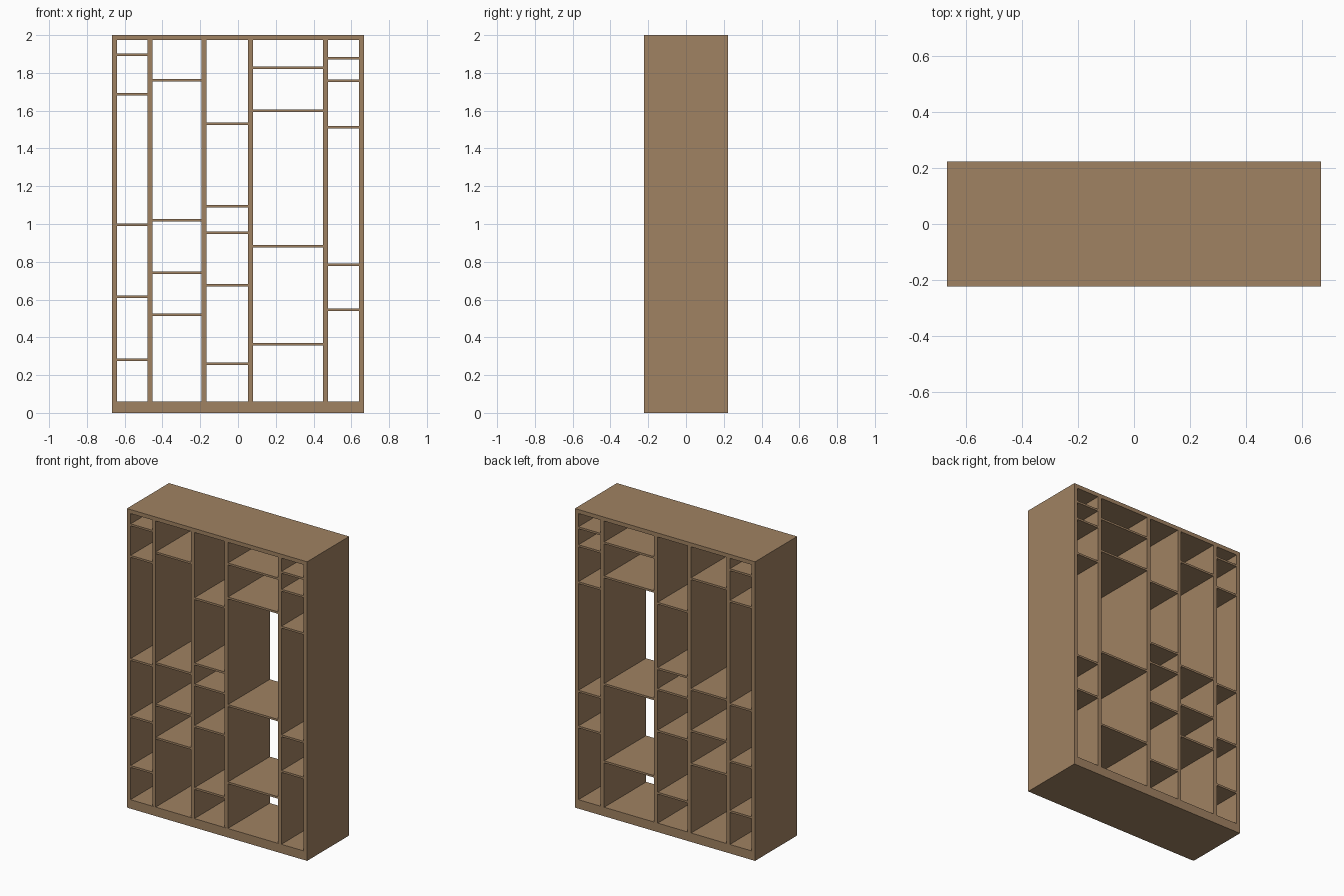
import bpy
import bmesh

if "Cube" in bpy.data.objects:
    bpy.data.objects.remove(bpy.data.objects["Cube"])

W, D, H = 1.333, 0.444, 2.0      # overall size
T = 0.0267                       # upright and top thickness
S = 0.0133                       # shelf thickness
BASE = 0.06                      # plinth height
LIP = 0.002                      # front edging depth

wood = bpy.data.materials.new("brown wood")
wood.diffuse_color = (0.352, 0.223, 0.122, 1)
wood.use_nodes = True
wood.node_tree.nodes["Principled BSDF"].inputs["Base Color"].default_value = wood.diffuse_color


def box(name, x0, x1, y0, y1, z0, z1):
    bm = bmesh.new()
    bmesh.ops.create_cube(bm, size=1)
    for v in bm.verts:
        v.co.x = x1 if v.co.x > 0 else x0
        v.co.y = y1 if v.co.y > 0 else y0
        v.co.z = z1 if v.co.z > 0 else z0
    me = bpy.data.meshes.new(name)
    bm.to_mesh(me)
    bm.free()
    me.materials.append(wood)
    ob = bpy.data.objects.new(name, me)
    bpy.context.collection.objects.link(ob)
    return ob


F, B = -D / 2, D / 2
# Top board and plinth between the outer sides
box("top_board", -W / 2, W / 2, F, B, H - T, H)
box("plinth", -W / 2 + T, W / 2 - T, F, B, 0, BASE)

# Outer sides and dividers, each with a narrow front edging strip
uprights = [-W / 2 + T / 2, -0.467, -0.180, 0.067, 0.463, W / 2 - T / 2]
for i, x in enumerate(uprights):
    outer = i in (0, len(uprights) - 1)
    z0 = 0 if outer else BASE
    name = "side_panel" if outer else "divider"
    box(name, x - T / 2, x + T / 2, F + LIP, B, z0, H - T)
    box(name + "_edging", x, x + T / 2, F, F + LIP, z0, H - T)

# Shelf heights in each column, left to right
columns = [
    [1.897, 1.686, 0.996, 0.615, 0.281],
    [1.760, 1.020, 0.742, 0.520],
    [1.530, 1.093, 0.953, 0.675, 0.260],
    [1.828, 1.600, 0.881, 0.364],
    [1.878, 1.758, 1.511, 0.785, 0.546],
]
for i, heights in enumerate(columns):
    x0, x1 = uprights[i] + T / 2, uprights[i + 1] - T / 2
    for z in heights:
        box("shelf", x0, x1, F + LIP, B, z - S / 2, z + S / 2)
